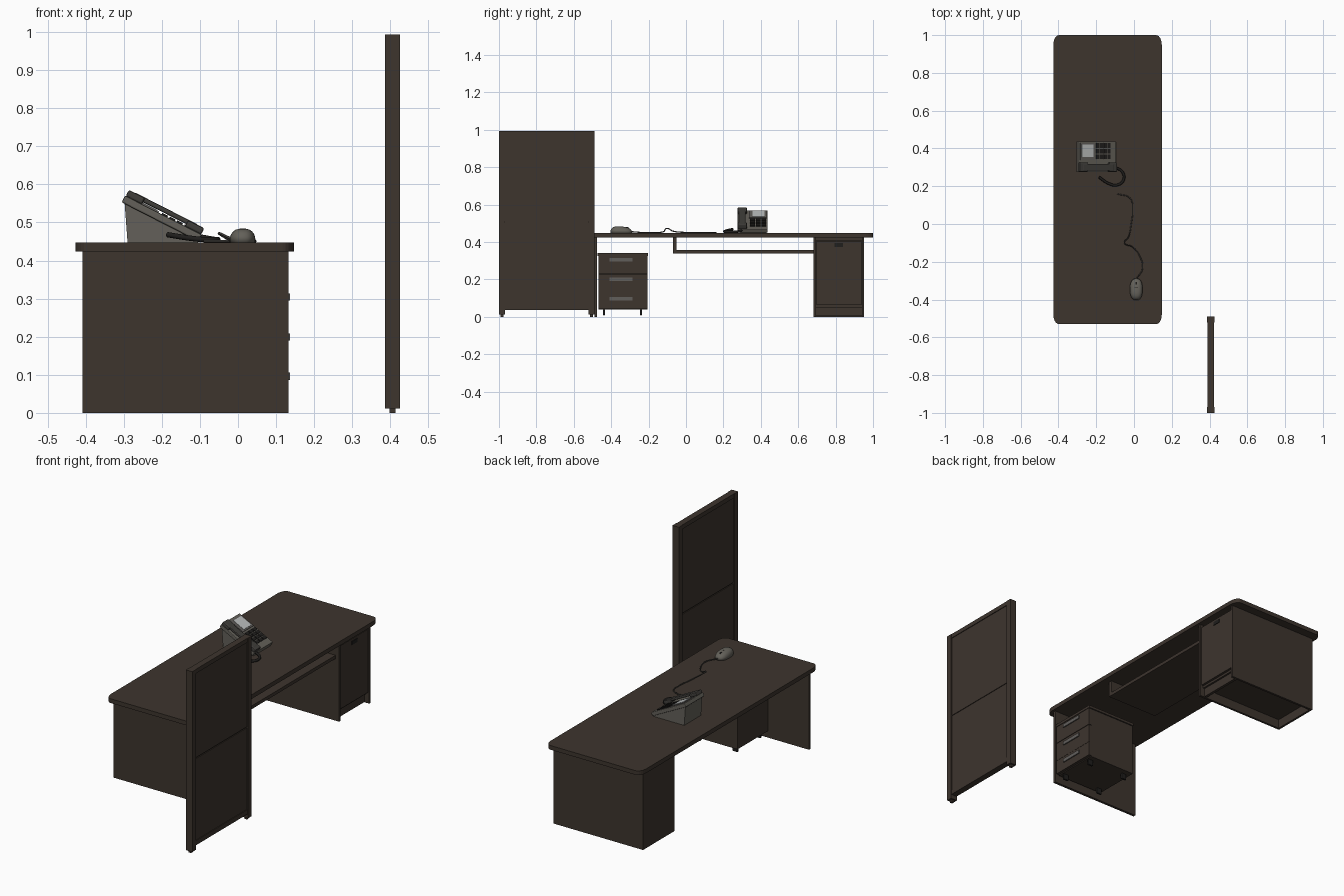
import bpy, bmesh, math
from mathutils import Vector, Matrix

if "Cube" in bpy.data.objects:
    bpy.data.objects.remove(bpy.data.objects["Cube"])


def mat(name, col):
    m = bpy.data.materials.new(name)
    m.diffuse_color = (*col, 1)
    m.use_nodes = True
    m.node_tree.nodes["Principled BSDF"].inputs["Base Color"].default_value = m.diffuse_color
    return m


WOOD = mat("dark_wood", (0.047, 0.035, 0.027))
GREY = mat("warm_grey", (0.125, 0.118, 0.1))
HANDLE = mat("handle_grey", (0.12, 0.112, 0.105))
BLACK = mat("black", (0.014, 0.013, 0.012))
SCREEN = mat("pale_screen", (0.5, 0.52, 0.52))
SHELL = mat("handset_grey", (0.05, 0.047, 0.042))


def finish(name, bm, m):
    bmesh.ops.recalc_face_normals(bm, faces=bm.faces)
    me = bpy.data.meshes.new(name)
    bm.to_mesh(me)
    bm.free()
    ob = bpy.data.objects.new(name, me)
    bpy.context.collection.objects.link(ob)
    me.materials.append(m)
    return ob


def box(name, x, y, z, m, bevel=0, matrix=None):
    """Box from (min, max) pairs, optionally bevelled and placed by a matrix."""
    bm = bmesh.new()
    bmesh.ops.create_cube(bm, size=1)
    for v in bm.verts:
        v.co = Vector([(a + b) / 2 + c * (b - a) for (a, b), c in zip((x, y, z), v.co)])
    if bevel:
        bmesh.ops.bevel(bm, geom=bm.edges[:], offset=bevel, segments=2, affect='EDGES', profile=0.5)
    if matrix:
        bm.transform(matrix)
    return finish(name, bm, m)


def extrude(name, pts, vec, m):
    """Extrude a flat outline along a vector."""
    bm = bmesh.new()
    f = bm.faces.new([bm.verts.new(p) for p in pts])
    r = bmesh.ops.extrude_face_region(bm, geom=[f])
    bmesh.ops.translate(bm, vec=vec, verts=[v for v in r['geom'] if isinstance(v, bmesh.types.BMVert)])
    return finish(name, bm, m)


def cord(name, pts, radius, m):
    cu = bpy.data.curves.new(name, 'CURVE')
    cu.dimensions = '3D'
    cu.bevel_depth, cu.bevel_resolution, cu.resolution_u = radius, 2, 8
    cu.use_fill_caps = True
    sp = cu.splines.new('BEZIER')
    sp.bezier_points.add(len(pts) - 1)
    for b, p in zip(sp.bezier_points, pts):
        b.co = p
        b.handle_left_type = b.handle_right_type = 'AUTO'
    ob = bpy.data.objects.new(name, cu)
    bpy.context.collection.objects.link(ob)
    cu.materials.append(m)
    return ob


# Desk top with rounded corners
x0, x1, y0, y1, rx, ry = -0.427, 0.147, -0.53, 1.0, 0.03, 0.05
outline = []
for cx, cy, start in ((x1 - rx, y1 - ry, 0), (x0 + rx, y1 - ry, 90), (x0 + rx, y0 + ry, 180), (x1 - rx, y0 + ry, 270)):
    for i in range(7):
        a = math.radians(start + i * 15)
        outline.append((cx + rx * math.cos(a), cy + ry * math.sin(a), 0.424))
extrude("desk_top", outline, (0, 0, 0.023), WOOD)

# End panel and hanging tray
box("end_panel", (-0.408, 0.132), (-0.49, -0.476), (0, 0.424), WOOD)
box("tray_shelf", (-0.2, 0.11), (-0.07, 0.685), (0.338, 0.356), WOOD)
box("tray_bracket", (-0.2, 0.11), (-0.07, -0.05), (0.356, 0.424), WOOD)

# Fixed cupboard at the far end
for i, y in enumerate((0.682, 0.94)):
    box(f"cupboard_side_{i}", (-0.408, 0.132), (y, y + 0.012), (0, 0.424), WOOD)
box("cupboard_back", (-0.408, -0.396), (0.694, 0.94), (0, 0.424), WOOD)
box("cupboard_body", (-0.396, 0.115), (0.694, 0.94), (0.05, 0.408), WOOD)
box("cupboard_door", (0.115, 0.128), (0.697, 0.937), (0.062, 0.406), WOOD)
box("cupboard_kick", (0.09, 0.105), (0.694, 0.94), (0.003, 0.05), WOOD)
box("cupboard_pull", (0.128, 0.131), (0.795, 0.84), (0.374, 0.394), BLACK)

# Mobile drawer unit
box("drawer_body", (-0.165, 0.115), (-0.468, -0.207), (0.04, 0.324), WOOD)
box("drawer_unit_top", (-0.168, 0.132), (-0.472, -0.203), (0.326, 0.34), WOOD)
box("drawer_unit_core", (-0.15, 0.11), (-0.46, -0.215), (0.32, 0.33), WOOD)
for i, z in enumerate((0.305, 0.2, 0.097)):
    box(f"drawer_front_{i}", (0.115, 0.131), (-0.468, -0.207), (z - 0.077 if i < 2 else 0.045, z + 0.019 if i == 0 else z + 0.025), WOOD)
    box(f"drawer_handle_{i}", (0.131, 0.137), (-0.408, -0.285), (z - 0.01, z + 0.009), HANDLE)
for x in (-0.13, 0.095):
    for y in (-0.438, -0.24):
        box(f"caster_{x}_{y}", (x - 0.015, x + 0.015), (y - 0.006, y + 0.006), (0.008, 0.04), BLACK, 0.003)

# Freestanding partition screen
for i, y in enumerate((-1.0, -0.522)):
    box(f"screen_post_{i}", (0.386, 0.425), (y, y + 0.032), (0.012, 0.993), WOOD)
    box(f"screen_foot_{i}", (0.398, 0.413), (y + 0.008, y + 0.024), (0, 0.012), WOOD)
for n, a, b in (("top", 0.97, 0.993), ("bottom", 0.035, 0.06)):
    box(f"screen_rail_{n}", (0.388, 0.423), (-0.968, -0.522), (a, b), WOOD)
for n, a, b in (("lower", 0.06, 0.503), ("upper", 0.509, 0.97)):
    box(f"screen_panel_{n}", (0.392, 0.419), (-0.968, -0.522), (a, b), WOOD)
box("screen_seam", (0.396, 0.415), (-0.968, -0.522), (0.503, 0.509), WOOD)

# Telephone: wedge stand, then a sloped frame (local x runs down the slope)
extrude("phone_stand", [(-0.29, 0.285, 0.447), (-0.105, 0.285, 0.447), (-0.105, 0.285, 0.465), (-0.298, 0.285, 0.555)],
        (0, 0.145, 0), GREY)
top, low = Vector((-0.302, 0, 0.56)), Vector((-0.1, 0, 0.457))
slope = Matrix.Translation(top) @ Matrix.Rotation(math.atan2(top.z - low.z, low.x - top.x), 4, 'Y')
L = (low - top).length


def phone(name, x, y, z, m, bevel=0):
    box(name, x, y, z, m, bevel, slope)


phone("phone_body", (0, L), (0.275, 0.437), (-0.008, 0.012), GREY, 0.004)
phone("screen_bezel", (0.012, 0.098), (0.338, 0.43), (0.012, 0.016), HANDLE)
phone("screen", (0.02, 0.09), (0.355, 0.42), (0.016, 0.018), SCREEN)
for i in range(4):
    for j in range(3):
        u, v = 0.108 + i * 0.022, 0.343 + j * 0.03
        phone(f"key_{i}_{j}", (u, u + 0.017), (v, v + 0.025), (0.012, 0.016), BLACK)
phone("handset_grip", (0.02, L - 0.02), (0.282, 0.318), (0.018, 0.031), SHELL, 0.004)
phone("earpiece", (0.002, 0.05), (0.276, 0.326), (0.011, 0.03), SHELL, 0.005)
phone("mouthpiece", (L - 0.05, L - 0.002), (0.276, 0.326), (0.011, 0.03), SHELL, 0.005)

# Handset cord
cord("handset_cord", [(-0.115, 0.3, 0.465), (-0.065, 0.28, 0.456), (-0.055, 0.235, 0.455), (-0.09, 0.206, 0.455),
                      (-0.135, 0.215, 0.46), (-0.185, 0.248, 0.468)], 0.007, BLACK)

# Computer mouse: flattened dome, with button seams and wheel
bm = bmesh.new()
bmesh.ops.create_uvsphere(bm, u_segments=24, v_segments=12, radius=1)
for v in bm.verts:
    c = v.co
    for k in (0, 1):
        c[k] = math.copysign(abs(c[k]) ** 0.8, c[k])
    c.z = max(c.z, 0)
    v.co = Vector((0.012 + c.x * 0.034, -0.346 + c.y * 0.058, 0.447 + 0.036 * c.z ** 0.7 * (1 - 0.15 * c.y)))
mouse = finish("mouse_body", bm, GREY)
for p in mouse.data.polygons:
    p.use_smooth = True
box("mouse_wheel", (0.009, 0.015), (-0.325, -0.308), (0.465, 0.479), BLACK)
cord("mouse_seam", [(-0.018, -0.336, 0.461), (0.012, -0.338, 0.4825), (0.042, -0.336, 0.461)], 0.0012, BLACK)
cord("mouse_cable", [(0.012, -0.292, 0.455), (0.045, -0.235, 0.451), (0.03, -0.17, 0.451), (-0.01, -0.12, 0.455),
                     (-0.05, -0.1, 0.472), (-0.03, -0.07, 0.458), (-0.015, 0.0, 0.451), (-0.008, 0.07, 0.451),
                     (-0.02, 0.135, 0.451), (-0.09, 0.16, 0.451)], 0.003, SHELL)
